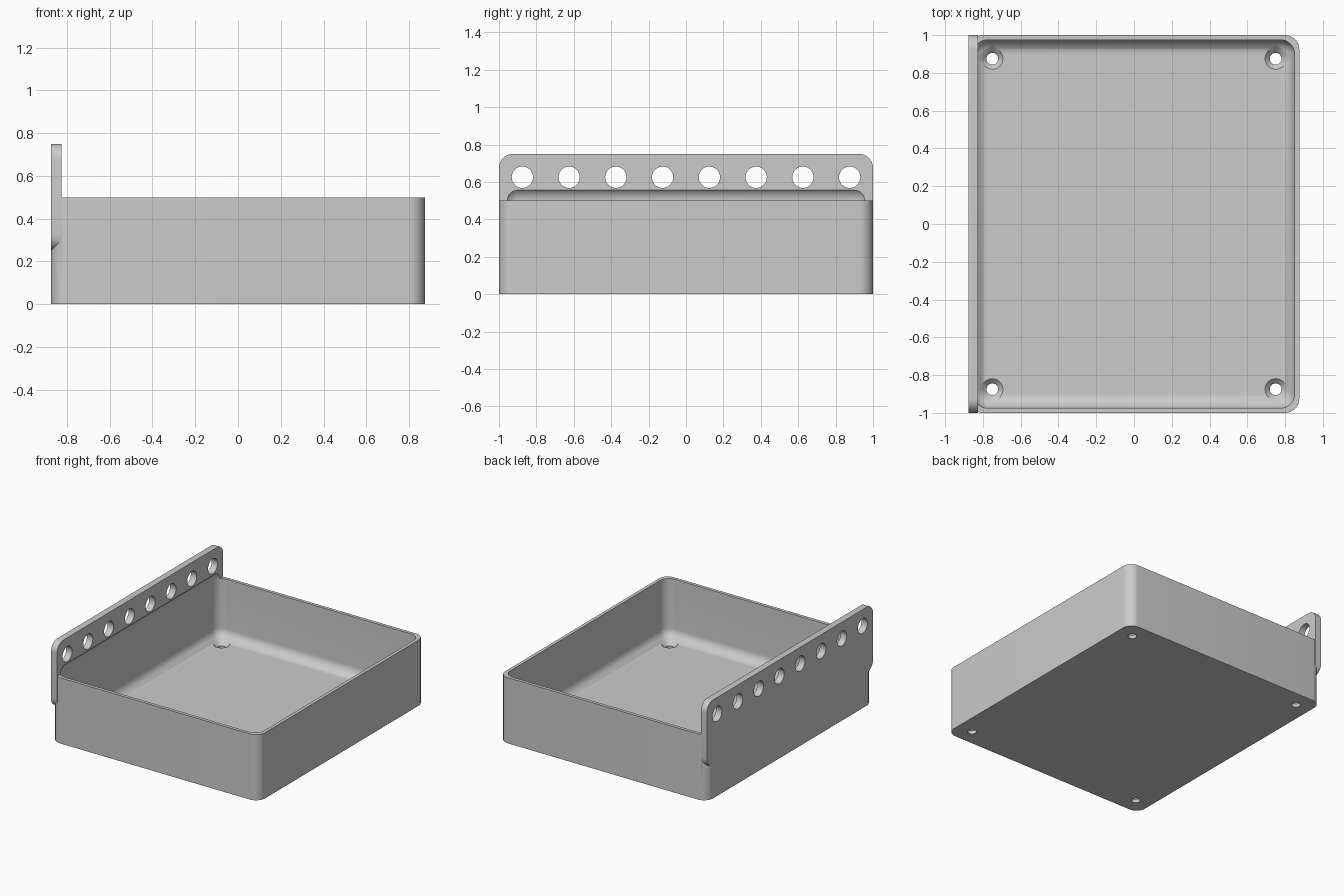
import bpy
import math

if "Cube" in bpy.data.objects:
    bpy.data.objects.remove(bpy.data.objects["Cube"], do_unlink=True)

grey = bpy.data.materials.new("plain grey")
grey.use_nodes = True
colour = (0.6, 0.6, 0.6, 1)
grey.diffuse_color = colour
grey.node_tree.nodes["Principled BSDF"].inputs["Base Color"].default_value = colour

RADIUS = 0.075


def apply(obj, mod):
    bpy.context.view_layer.objects.active = obj
    bpy.ops.object.modifier_apply(modifier=mod.name)


def rounded_box(name, low, high, axis=None):
    """Box with the edges along one axis rounded, or all edges if axis is None."""
    bpy.ops.mesh.primitive_cube_add(size=1)
    obj = bpy.context.object
    obj.name = name
    for v in obj.data.vertices:
        v.co = [(a + b) / 2 + c * (b - a) for a, b, c in zip(low, high, v.co)]
    mod = obj.modifiers.new("round", "BEVEL")
    mod.width, mod.segments = RADIUS, 12
    if axis is not None:
        mod.limit_method = "WEIGHT"
        weight = obj.data.attributes.new("bevel_weight_edge", "FLOAT", "EDGE")
        for e in obj.data.edges:
            a, b = (obj.data.vertices[i].co for i in e.vertices)
            weight.data[e.index].value = float(abs(a[axis] - b[axis]) > 0.01)
    apply(obj, mod)
    return obj


def combine(target, other, operation):
    mod = target.modifiers.new("combine", "BOOLEAN")
    mod.object, mod.operation, mod.solver = other, operation, "EXACT"
    apply(target, mod)
    bpy.data.objects.remove(other, do_unlink=True)


def drill(target, location, bottom, top, depth, rotation=(0, 0, 0)):
    bpy.ops.mesh.primitive_cone_add(vertices=40, radius1=bottom, radius2=top,
                                    depth=depth, location=location, rotation=rotation)
    combine(target, bpy.context.object, "DIFFERENCE")


# Tray body with rounded upright corners, joined to the hanging plate
tray = rounded_box("tray_with_hanging_plate", (-0.875, -1, 0), (0.875, 1, 0.5), axis=2)
plate = rounded_box("plate", (-0.875, -1, 0.25), (-0.825, 1, 0.75), axis=0)
combine(tray, plate, "UNION")

# Hollow with filleted edges, reaching slightly into the plate
cavity = rounded_box("cavity", (-0.85, -0.975, 0.05), (0.85, 0.975, 0.575))
combine(tray, cavity, "DIFFERENCE")

# Row of holes through the plate
for i in range(8):
    drill(tray, (-0.85, -0.875 + 0.25 * i, 0.625), 0.057, 0.057, 0.2,
          (0, math.pi / 2, 0))

# Countersunk screw holes in the floor
for x in (-0.75, 0.75):
    for y in (-0.875, 0.875):
        drill(tray, (x, y, 0), 0.031, 0.031, 0.2)
        drill(tray, (x, y, 0.045), 0.026, 0.076, 0.05)

tray.data.materials.clear()
tray.data.materials.append(grey)
for p in tray.data.polygons:
    p.material_index = 0
bpy.ops.object.select_all(action="DESELECT")
tray.select_set(True)
bpy.context.view_layer.objects.active = tray
bpy.ops.object.shade_smooth_by_angle(angle=math.radians(30))
